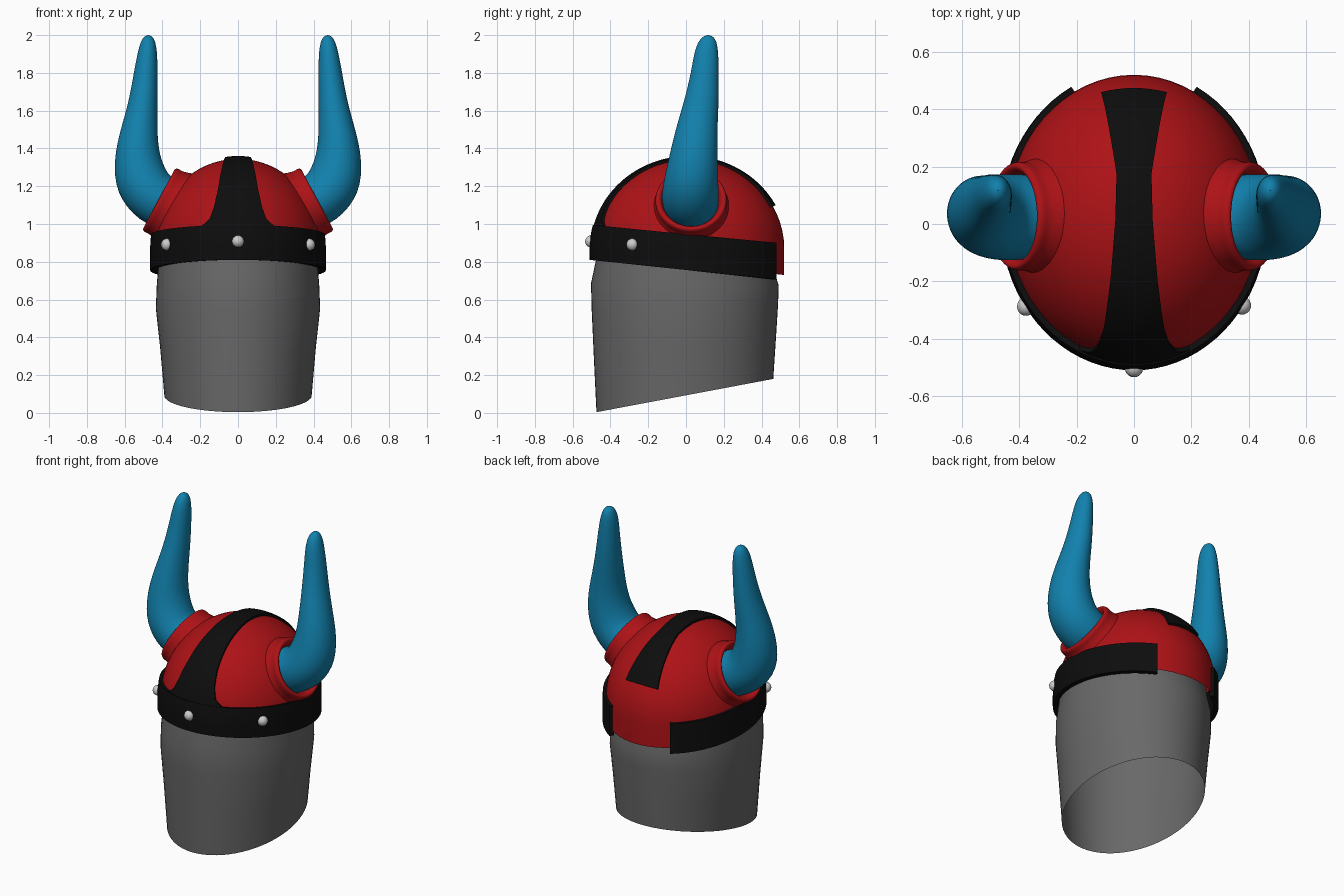
import bpy, math
from mathutils import Vector

if "Cube" in bpy.data.objects:
    bpy.data.objects.remove(bpy.data.objects["Cube"])

CY, CZ = 0.015, 0.87              # dome centre
RX, RY, RZ = 0.445, 0.505, 0.475  # dome radii


def mat(name, rgb):
    m = bpy.data.materials.new(name)
    m.diffuse_color = (*rgb, 1)
    m.use_nodes = True
    m.node_tree.nodes["Principled BSDF"].inputs["Base Color"].default_value = m.diffuse_color
    return m


RED = mat("red", (0.42, 0.006, 0.008))
BLACK = mat("black", (0.004, 0.004, 0.004))
BLUE = mat("blue", (0.006, 0.22, 0.42))
GREY = mat("dark_grey", (0.14, 0.14, 0.14))


def grid(name, rows, material, closed=False, thick=0, subsurf=0, mirror=False):
    """Skin rows of points into a quad sheet, then apply modifiers and shade."""
    n = len(rows[0])
    faces = []
    for r in range(len(rows) - 1):
        for c in range(n if closed else n - 1):
            d = (c + 1) % n
            faces.append((r * n + c, r * n + d, (r + 1) * n + d, (r + 1) * n + c))
    me = bpy.data.meshes.new(name)
    me.from_pydata([tuple(p) for row in rows for p in row], [], faces)
    me.materials.append(material)
    ob = bpy.data.objects.new(name, me)
    bpy.context.collection.objects.link(ob)
    if thick:
        ob.modifiers.new("thickness", 'SOLIDIFY').thickness = thick
    if subsurf:
        s = ob.modifiers.new("smooth", 'SUBSURF')
        s.levels = s.render_levels = subsurf
    if mirror:
        ob.modifiers.new("mirror", 'MIRROR').use_mirror_merge = False
    bpy.ops.object.select_all(action='DESELECT')
    ob.select_set(True)
    bpy.context.view_layer.objects.active = ob
    bpy.ops.object.convert(target='MESH')
    bpy.ops.object.shade_smooth_by_angle(angle=math.radians(40))
    return ob


def shell(az, z, off=0):
    """Point on the dome wall: azimuth from the front, vertical below CZ."""
    k = math.sqrt(max(0, 1 - (max(0, z - CZ) / (RZ + off)) ** 2))
    return Vector(((RX + off) * k * math.sin(az), CY - (RY + off) * k * math.cos(az), z))


def interp(keys, t):
    for (a, va), (b, vb) in zip(keys, keys[1:]):
        if t <= b:
            return va + (vb - va) * (t - a) / (b - a)
    return keys[-1][1]


def loft(path, sides=20, tangent=None):
    """Elliptic rings along a path of (x, y, z, in-plane radius, y radius)."""
    rows = []
    for i, (x, y, z, ra, rb) in enumerate(path):
        a, b = path[max(i - 1, 0)], path[min(i + 1, len(path) - 1)]
        t = tangent or Vector((b[0] - a[0], 0, b[2] - a[2])).normalized()
        e2 = Vector((0, 1, 0))
        e1 = e2.cross(t)
        rows.append([Vector((x, y, z)) + e1 * ra * math.cos(q) + e2 * rb * math.sin(q)
                     for q in (math.tau * k / sides for k in range(sides))])
    return rows


ring = [math.tau * i / 64 for i in range(64)]

# Head: open tapered tube with a slanted bottom
rows = []
for f, rx, ry in [(0, .39, .468), (.3, .412, .482), (.55, .435, .493), (.7, .43, .497),
                  (.84, .42, .468), (1, .41, .45)]:
    row = []
    for a in ring:
        y = -.006 - ry * math.cos(a)
        low, high = .093 + .188 * y, .93 - .1 * y
        row.append((rx * math.sin(a), y, low + (high - low) * f))
    rows.append(row)
grid("head", rows, GREY, closed=True)

# Helmet dome: slanted rim, short wall, half ellipsoid
rows = [[shell(a, .785 + .055 * math.cos(a)) for a in ring]]
for i in range(17):
    rows.append([shell(a, CZ + RZ * math.sin(math.radians(min(90 * i / 16, 89.8)))) for a in ring])
grid("helmet_dome", rows, RED, closed=True)

# Brow band: slanted strap, open at the back
rows = []
for j in range(7):
    row = []
    for i in range(65):
        a = math.radians(-152 + 304 * i / 64)
        y = -.5 * math.cos(a)
        low, high = .755 - .11 * y, .945 - .1 * y
        row.append(shell(a, low + (high - low) * j / 6, .02))
    rows.append(row)
grid("brow_band", rows, BLACK, thick=.03)

# Crest strip: runs over the dome, flared at both ends
widths = [(8, .26), (14, .215), (17, .175), (20, .15), (28, .127), (42, .105), (66, .082),
          (90, .065), (108, .061), (125, .083), (152, .115)]
rows, o = [], .015
for i in range(73):
    deg = 8 + 2 * i
    t, w = math.radians(deg), interp(widths, deg)
    row = []
    for k in range(9):
        x = w * (k / 4 - 1)
        q = math.sqrt(1 - (x / (RX + o)) ** 2)
        row.append((x, CY - (RY + o) * math.cos(t) * q, CZ + (RZ + o) * math.sin(t) * q))
    rows.append(row)
grid("crest_strip", rows, BLACK, thick=.03)

# Horn collars: flared sockets with a rolled lip
axis = Vector((.88, 0, .47)).normalized()
base = Vector((.405, .027, 1.125))
path = [(*(base + axis * h), r, r) for h, r in
        [(-.2, .24), (-.08, .207), (-.03, .188), (-.005, .193), (.015, .187),
         (.018, .17), (0, .155), (-.04, .14)]]
grid("horn_collars", loft(path, 24, axis), RED, closed=True, subsurf=2, mirror=True)

# Horns: bulging out of the collars, then sweeping up to a rounded tip
path = [(.33, .027, 1.09, .14, .145), (.44, .022, 1.13, .148, .155), (.515, .025, 1.22, .15, .147),
        (.537, .04, 1.36, .122, .13), (.523, .055, 1.5, .097, .112), (.501, .082, 1.65, .076, .093),
        (.488, .1, 1.8, .064, .074), (.478, .108, 1.92, .051, .064), (.475, .115, 1.975, .036, .045),
        (.475, .117, 1.996, .018, .022), (.475, .117, 2.0, .001, .001)]
grid("horns", loft(path), BLUE, closed=True, subsurf=2, mirror=True)

# Rivets on the front of the band
for i, p in enumerate([(0, -.502, .908), (.376, -.284, .891), (-.376, -.288, .891)]):
    bpy.ops.mesh.primitive_uv_sphere_add(segments=20, ring_count=12, radius=.032, location=p)
    bpy.context.object.name = f"rivet_{i + 1}"
    bpy.ops.object.shade_smooth()
